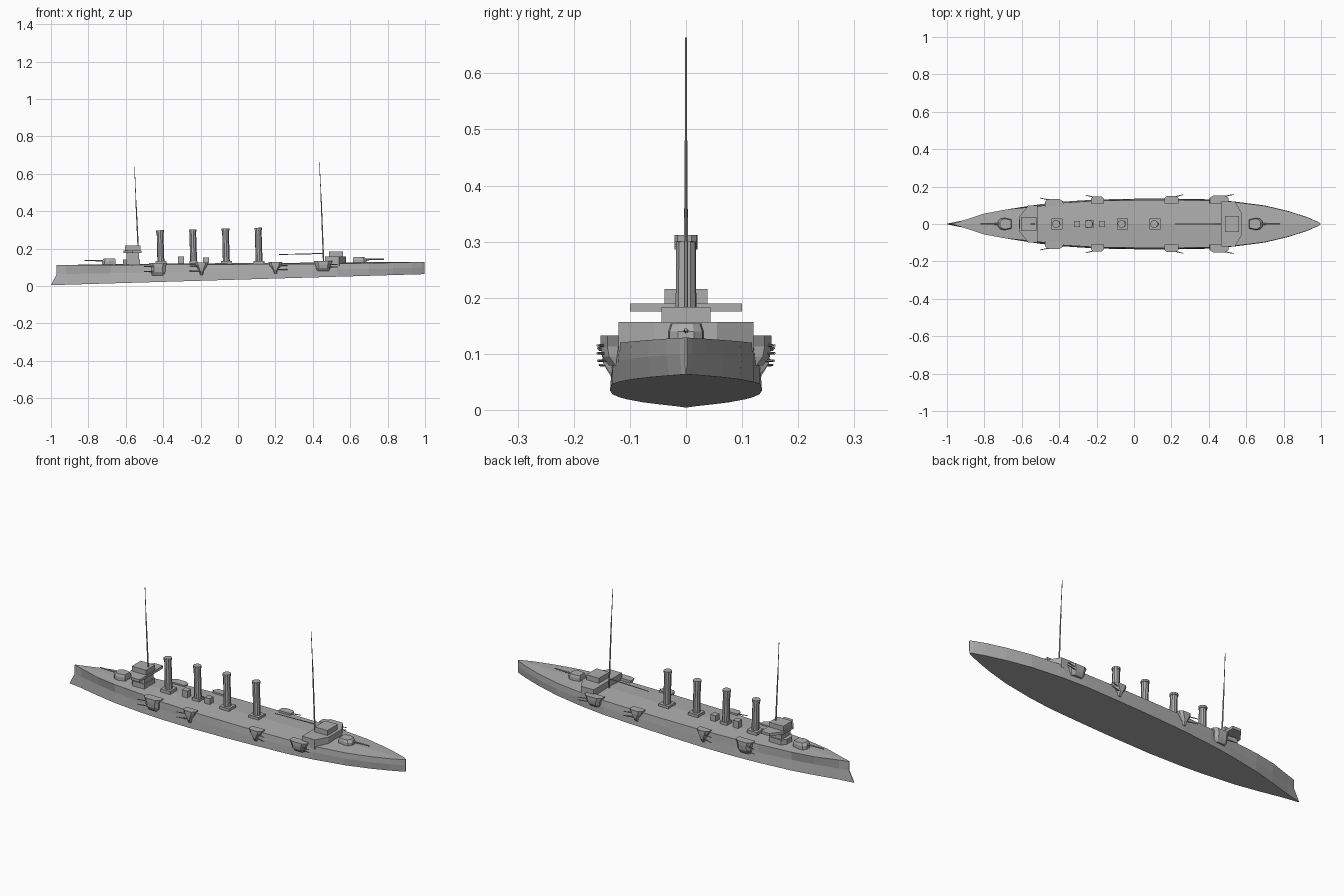
import bpy, bmesh, math
from mathutils import Vector

cube = bpy.data.objects.get("Cube")
if cube:
    bpy.data.objects.remove(cube)

grey = bpy.data.materials.new("warship_grey")
grey.use_nodes = True
grey.diffuse_color = (0.42, 0.42, 0.42, 1)
bsdf = grey.node_tree.nodes["Principled BSDF"]
bsdf.inputs["Base Color"].default_value = (0.42, 0.42, 0.42, 1)
bsdf.inputs["Roughness"].default_value = 0.8


def finish(name, bm):
    bmesh.ops.recalc_face_normals(bm, faces=bm.faces)
    mesh = bpy.data.meshes.new(name)
    bm.to_mesh(mesh)
    bm.free()
    mesh.materials.append(grey)
    obj = bpy.data.objects.new(name, mesh)
    bpy.context.collection.objects.link(obj)
    return obj


def loft(name, rings):
    """Closed skin through rings of equal point count, capped at both ends."""
    bm = bmesh.new()
    rows = [[bm.verts.new(p) for p in ring] for ring in rings]
    n = len(rows[0])
    for a, b in zip(rows, rows[1:]):
        for i in range(n):
            j = (i + 1) % n
            bm.faces.new((a[i], a[j], b[j], b[i]))
    bm.faces.new(rows[0])
    bm.faces.new(rows[-1])
    return finish(name, bm)


def prism(name, outline, z0, z1):
    return loft(name, [[(x, y, z) for x, y in outline] for z in (z0, z1)])


def box(name, x0, x1, half, z0, z1):
    return prism(name, [(x0, -half), (x1, -half), (x1, half), (x0, half)], z0, z1)


def tube(name, points, radii, sides=8):
    """Round bar along a path with a radius at each point."""
    pts = [Vector(p) for p in points]
    axis = (pts[-1] - pts[0]).normalized()
    u = axis.orthogonal().normalized()
    v = axis.cross(u)
    angles = [2 * math.pi * (i + 0.5) / sides for i in range(sides)]
    return loft(name, [[p + r * (math.cos(a) * u + math.sin(a) * v) for a in angles]
                       for p, r in zip(pts, radii)])


def mirrored(half):
    """Complete an outline given on the +y side."""
    return half + [(x, -y) for x, y in reversed(half)]


def deck_z(x):
    return 0.116 + 0.005 * x + 0.008 * max(0, x) ** 3


# Hull: x, half width at deck, at mid height, at the flat bottom
stations = [
    (-0.97, 0.002, 0.002, 0.002), (-0.92, 0.017, 0.014, 0.018),
    (-0.8, 0.056, 0.046, 0.050), (-0.68, 0.078, 0.072, 0.078),
    (-0.5, 0.096, 0.100, 0.106), (-0.37, 0.114, 0.115, 0.120),
    (-0.2, 0.124, 0.127, 0.131), (0, 0.127, 0.132, 0.135),
    (0.2, 0.128, 0.132, 0.135), (0.4, 0.125, 0.130, 0.132),
    (0.53, 0.118, 0.121, 0.121), (0.7, 0.097, 0.099, 0.096),
    (0.83, 0.066, 0.068, 0.063), (0.93, 0.034, 0.035, 0.030),
    (0.985, 0.010, 0.011, 0.008), (0.998, 0.002, 0.002, 0.001)]
rings = []
for x, wd, wm, wb in stations:
    ram = -0.03 if x == -0.97 else 0
    zb = 0.034 + 0.0295 * (x + ram)
    zd = deck_z(x)
    zm = zb + 0.55 * (zd - zb)
    camber = 0.05 * wd
    rings.append([(x, 0, zd + camber), (x, wd, zd), (x, wm, zm), (x + ram, wb, zb),
                  (x + ram, -wb, zb), (x, -wm, zm), (x, -wd, zd)])
loft("hull", rings)

# Funnels with plinths and rims, raked slightly
for i in range(4):
    x = -0.412 + 0.175 * i
    top = 0.298 + 0.0045 * i
    tube(f"funnel_{i + 1}", [(x, 0, 0.115), (x - 0.005, 0, top - 0.012),
                            (x - 0.005, 0, top - 0.012), (x - 0.005, 0, top)],
         [0.019, 0.018, 0.021, 0.021], 10)
    half = 0.021 if i == 1 else 0.029
    box(f"funnel_plinth_{i + 1}", x - half, x + half, half, 0.11, 0.135)

# Deck houses between the funnels
box("deck_house_front", -0.322, -0.29, 0.016, 0.11, 0.157)
box("deck_house_back", -0.187, -0.156, 0.016, 0.11, 0.152)

# Forward bridge: house, winged platform and wheelhouse
tower = mirrored([(-0.615, 0.022), (-0.595, 0.045), (-0.525, 0.045)])
prism("bridge_base", tower, 0.11, 0.142)
box("bridge_house", -0.595, -0.53, 0.038, 0.14, 0.178)
prism("bridge_wings", mirrored([(-0.612, 0.04), (-0.565, 0.1), (-0.515, 0.1)]), 0.176, 0.19)
box("wheelhouse", -0.605, -0.52, 0.038, 0.19, 0.216)

# After bridge: chamfered house and cabin
prism("after_house", mirrored([(0.465, 0.12), (0.54, 0.12), (0.578, 0.055)]), 0.105, 0.157)
box("after_cabin", 0.487, 0.562, 0.044, 0.157, 0.184)

# Masts and boom
tube("fore_mast", [(-0.533, 0, 0.19), (-0.546, 0, 0.46), (-0.546, 0, 0.46), (-0.553, 0, 0.637)],
     [0.004, 0.003, 0.002, 0.0015])
tube("main_mast", [(0.458, 0, 0.115), (0.444, 0, 0.48), (0.444, 0, 0.48), (0.435, 0, 0.664)],
     [0.004, 0.003, 0.002, 0.0015])
tube("boom", [(0.22, 0, 0.168), (0.455, 0, 0.174)], [0.002, 0.003], 6)

# End guns: shield rounded toward the muzzle, and a barrel
for name, x, s, z in (("fore", -0.69, -1, 0.114), ("after", 0.65, 1, 0.12)):
    shape = [(-0.036, 0.024), (0, 0.032), (0.024, 0.029), (0.038, 0.014)]
    low = mirrored([(x + s * a, b) for a, b in shape])
    high = mirrored([(x + s * (a * 0.8 - 0.004), b * 0.85) for a, b in shape])
    loft(f"{name}_gun_shield", [[(a, b, z) for a, b in low], [(a, b, z + 0.02) for a, b in low],
                                [(a, b, z + 0.034) for a, b in high]])
    tube(f"{name}_gun_barrel", [(x, 0, z + 0.021), (x + s * 0.13, 0, z + 0.023)],
         [0.005, 0.003], 6)

# Side sponsons: x, half length, outer y, inner y, bottom, top, foot length ratio
sponsons = [("bow", -0.427, 0.048, 0.133, 0.09, 0.056, 0.122, 0.8),
            ("front", -0.195, 0.035, 0.148, 0.11, 0.058, 0.125, 0.3),
            ("rear", 0.2, 0.037, 0.151, 0.11, 0.066, 0.128, 0.3),
            ("stern", 0.455, 0.05, 0.152, 0.11, 0.079, 0.133, 0.75)]
for side, s in (("left", 1), ("right", -1)):
    for name, x, h, yo, yi, z0, z1, foot in sponsons:
        def ring(z, k, out):
            return [(x - h * k, s * yi, z), (x - h * k, s * (out - 0.012), z),
                    (x - h * k * 0.6, s * out, z), (x + h * k * 0.6, s * out, z),
                    (x + h * k, s * (out - 0.012), z), (x + h * k, s * yi, z)]
        knee = z0 + 0.3 * (z1 - z0)
        loft(f"{side}_{name}_sponson", [ring(z0, foot * 0.85, yo - 0.015),
                                        ring(knee, foot, yo - 0.003),
                                        ring(z1 - 0.02, max(foot, 0.8), yo), ring(z1, 1, yo)])
        # Casemate guns angled outward
        aim = -1 if x < 0.1 else 1
        for level, z in (("upper", z1 - 0.018), ("lower", z0 + 0.022)):
            tube(f"{side}_{name}_{level}_gun",
                 [(x + aim * h * 0.4, s * (yo - 0.006), z),
                  (x + aim * (h + 0.028), s * (yo + 0.006), z)], [0.003, 0.002], 6)
